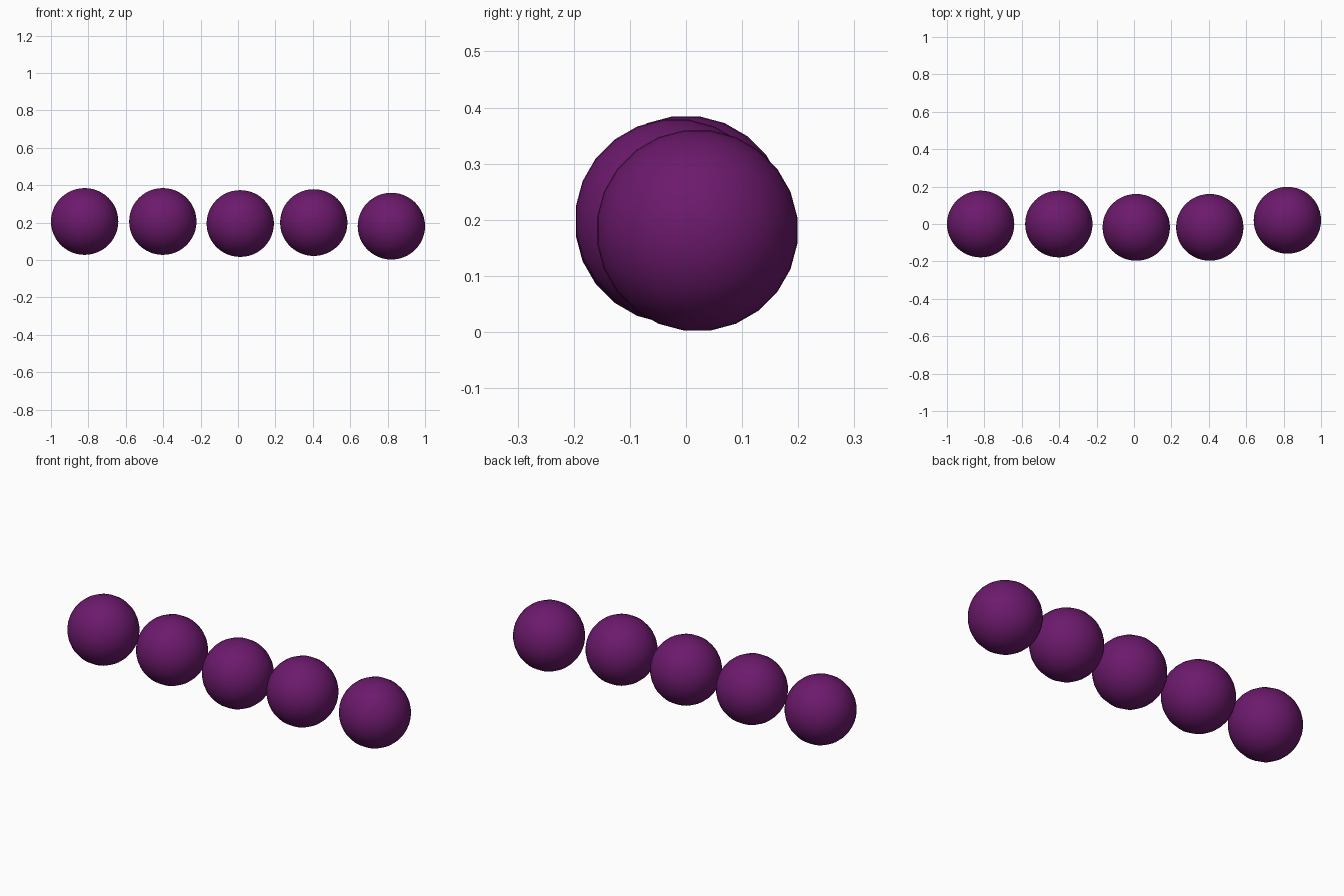
import bpy, math

if "Cube" in bpy.data.objects:
    bpy.data.objects.remove(bpy.data.objects["Cube"])

RADIUS = 0.18
# Bead centres along a slightly uneven string
CENTRES = [(-0.82, 0.0, 0.206), (-0.402, 0.0, 0.206), (0.012, -0.018, 0.195),
           (0.405, -0.018, 0.2), (0.82, 0.02, 0.181)]

purple = bpy.data.materials.new("purple")
purple.diffuse_color = (0.15, 0.01, 0.15, 1)
purple.use_nodes = True
purple.node_tree.nodes["Principled BSDF"].inputs["Base Color"].default_value = purple.diffuse_color

# Round beads with their poles along the string (x)
for i, centre in enumerate(CENTRES):
    bpy.ops.mesh.primitive_uv_sphere_add(segments=24, ring_count=24, radius=RADIUS,
                                         location=centre,
                                         rotation=(math.radians(7.5), 0, 0))
    bead = bpy.context.object
    bead.name = f"bead_{i + 1}"
    # Turn the poles onto x, keeping flat facets at top and bottom
    bead.rotation_euler = (0, 0, 0)
    for v in bead.data.vertices:
        x, y, z = v.co
        a = math.radians(7.5)
        v.co = (z, x * math.cos(a) - y * math.sin(a), x * math.sin(a) + y * math.cos(a))
    bead.data.materials.append(purple)
    bpy.ops.object.shade_smooth()
